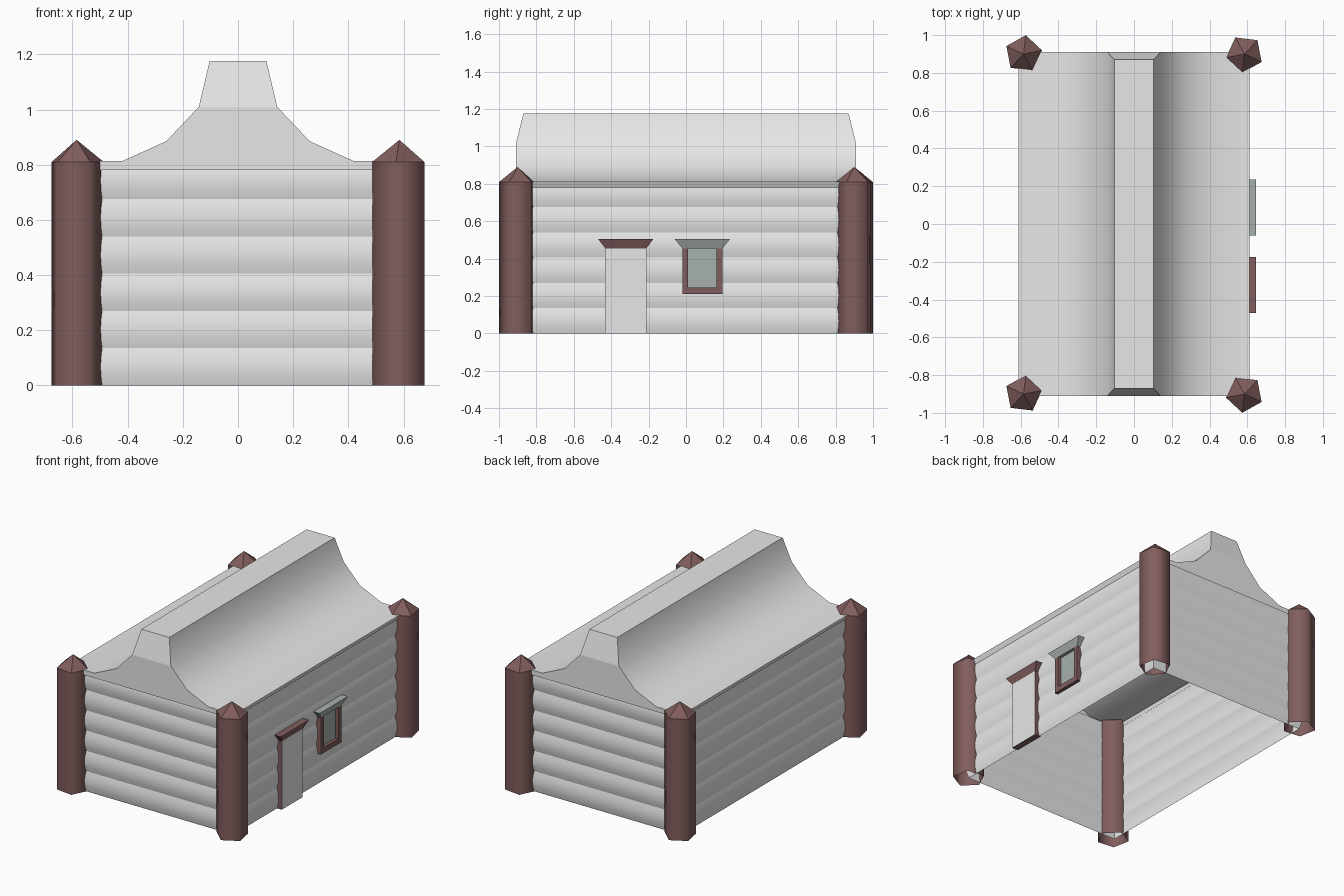
import bpy, bmesh, math

if "Cube" in bpy.data.objects:
    bpy.data.objects.remove(bpy.data.objects["Cube"])


def material(name, rgb):
    m = bpy.data.materials.new(name)
    m.diffuse_color = (*rgb, 1)
    m.use_nodes = True
    m.node_tree.nodes["Principled BSDF"].inputs["Base Color"].default_value = m.diffuse_color
    return m


PALE = material("pale_grey", (0.8, 0.8, 0.8))
BROWN = material("red_brown", (0.22, 0.11, 0.11))
GLASS = material("grey_green", (0.39, 0.44, 0.42))


def finish(name, bm, mats):
    bmesh.ops.recalc_face_normals(bm, faces=bm.faces)
    me = bpy.data.meshes.new(name)
    bm.to_mesh(me)
    bm.free()
    for m in mats:
        me.materials.append(m)
    ob = bpy.data.objects.new(name, me)
    bpy.context.collection.objects.link(ob)
    return ob


def loft(bm, rings, closed=True):
    """Bridge successive rings of points with quads."""
    vs = [[bm.verts.new(p) for p in r] for r in rings]
    n = len(vs[0])
    faces = []
    for a, b in zip(vs, vs[1:]):
        for i in range(n if closed else n - 1):
            j = (i + 1) % n
            faces.append(bm.faces.new((a[i], a[j], b[j], b[i])))
    return vs, faces


def sharpen(bm, degrees):
    bm.normal_update()
    for e in bm.edges:
        if len(e.link_faces) == 2 and e.calc_face_angle() > math.radians(degrees):
            e.smooth = False


# Log walls: open rectangular shell with six rounded courses
bm = bmesh.new()
rings = []
LOG = 0.135
for k in range(6 * 4 + 1):
    t = (k % 4) / 4
    o = 0.012 * (1 - (2 * t - 1) ** 2)
    x, y, z = 0.59 + o, 0.893 + o, k * LOG / 4
    z = min(z, 0.805)
    rings.append([(-x, -y, z), (x, -y, z), (x, y, z), (-x, y, z)])
_, faces = loft(bm, rings)
for f in faces:
    f.smooth = True
bmesh.ops.recalc_face_normals(bm, faces=bm.faces)
sharpen(bm, 20)
finish("log_walls", bm, [PALE])

# Roof: concave profile run front to back, with ends leaning in at the top
half = [(0.597, 0.78), (0.612, 0.813), (0.42, 0.813), (0.26, 0.885),
        (0.142, 1.01), (0.103, 1.175)]
profile = half + [(-x, z) for x, z in reversed(half)]


def end_y(z):
    return 0.87 if z > 1.1 else 0.91


bm = bmesh.new()
vs, faces = loft(bm, [[(x, s * end_y(z), z) for x, z in profile] for s in (-1, 1)],
                 closed=False)
for f in faces:
    f.smooth = True
for r in vs:
    bm.faces.new(r[:5] + r[7:])       # gable
    bm.faces.new(r[4:8])              # leaning end above it
bmesh.ops.recalc_face_normals(bm, faces=bm.faces)
sharpen(bm, 40)
finish("roof", bm, [PALE])

# Corner posts: five-sided, open below, with pointed caps
for sx, side, turn in ((-1, "left", 11), (1, "right", 47)):
    for sy, end in ((-1, "front"), (1, "back")):
        bm = bmesh.new()
        cx, cy = sx * 0.585, sy * 0.9
        ang = [math.radians(turn + 72 * i) for i in range(5)]
        vs, faces = loft(bm, [[(cx + 0.1 * math.cos(a), cy + 0.1 * math.sin(a), z)
                               for a in ang] for z in (0, 0.81)])
        for f in faces:
            f.smooth = True
        tip = bm.verts.new((cx, cy, 0.89))
        for i in range(5):
            bm.faces.new((vs[1][i], vs[1][(i + 1) % 5], tip))
        finish(f"{end}_{side}_post", bm, [BROWN])


def block(name, lo, hi, mats, flare_x=0.0, flare_y=0.0):
    """Box whose top can flare outward in +x and both ways in y."""
    (x0, y0, z0), (x1, y1, z1) = lo, hi
    bm = bmesh.new()
    vs, _ = loft(bm, [[(x0, y0 - g, z), (x1 + h, y0 - g, z), (x1 + h, y1 + g, z), (x0, y1 + g, z)]
                      for z, g, h in ((z0, 0, 0), (z1, flare_y, flare_x))])
    for r in vs:
        bm.faces.new(r)
    return finish(name, bm, mats)


# Door: brown block with a pale front face, under a flared lintel
door = block("door", (0.58, -0.432, 0), (0.625, -0.212, 0.455), [BROWN, PALE])
for p in door.data.polygons:
    p.material_index = 1 if p.normal.x > 0.9 else 0
block("door_lintel", (0.58, -0.432, 0.455), (0.625, -0.212, 0.505), [BROWN], 0.02, 0.038)

# Window: three frame bars, recessed pane and flared lintel
block("window_sill", (0.58, -0.02, 0.21), (0.625, 0.195, 0.245), [BROWN])
block("window_left_jamb", (0.58, -0.02, 0.245), (0.625, 0.012, 0.455), [BROWN])
block("window_right_jamb", (0.58, 0.163, 0.245), (0.625, 0.195, 0.455), [BROWN])
block("window_pane", (0.596, 0.012, 0.245), (0.603, 0.163, 0.455), [GLASS])
block("window_lintel", (0.58, -0.02, 0.455), (0.625, 0.195, 0.505), [GLASS], 0.02, 0.041)
